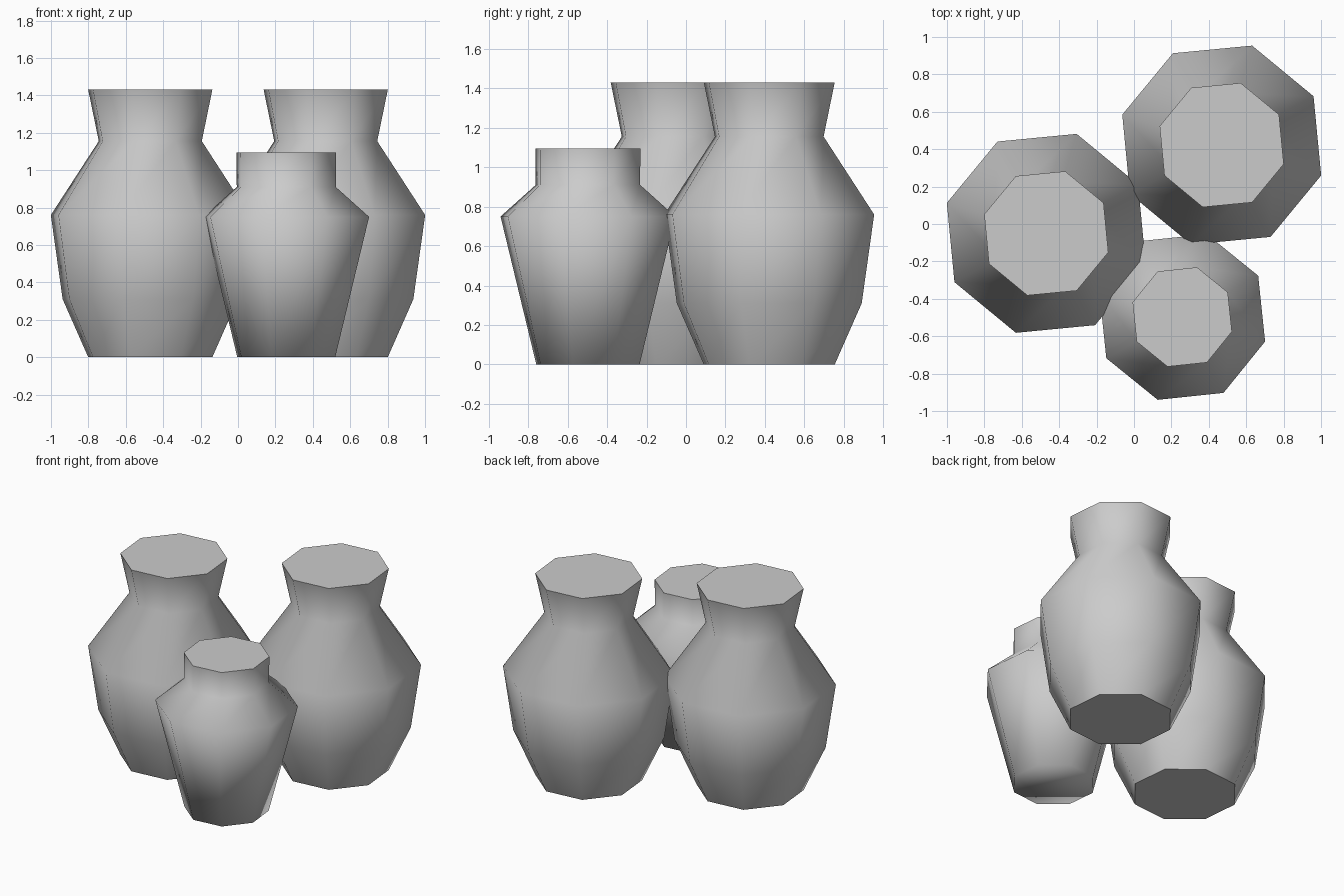
import bpy
import bmesh
from math import cos, sin, radians, tau

cube = bpy.data.objects.get("Cube")
if cube:
    bpy.data.objects.remove(cube, do_unlink=True)

SIDES = 8

clay = bpy.data.materials.new("pale_grey_clay")
clay.use_nodes = True
clay.diffuse_color = (0.6, 0.6, 0.6, 1)
clay.node_tree.nodes["Principled BSDF"].inputs["Base Color"].default_value = (0.6, 0.6, 0.6, 1)


def make_jar(name, centre, profile, turn, sharp_base):
    """Lathe a (radius, height) profile into a closed eight-sided jar."""
    bm = bmesh.new()
    rings = []
    for radius, height in profile:
        angles = [radians(turn) + tau * i / SIDES for i in range(SIDES)]
        rings.append([bm.verts.new((radius * cos(a), radius * sin(a), height)) for a in angles])
    # Walls
    for low, high in zip(rings, rings[1:]):
        for i in range(SIDES):
            j = (i + 1) % SIDES
            bm.faces.new((low[i], low[j], high[j], high[i]))
    # Flat base and lid, with crisp rims where wanted
    base = bm.faces.new(rings[0][::-1])
    lid = bm.faces.new(rings[-1])
    for face in bm.faces:
        face.smooth = True
    for edge in lid.edges:
        edge.smooth = False
    for edge in base.edges:
        edge.smooth = not sharp_base

    mesh = bpy.data.meshes.new(name)
    bm.to_mesh(mesh)
    bm.free()
    mesh.materials.append(clay)
    jar = bpy.data.objects.new(name, mesh)
    jar.location = (*centre, 0)
    bpy.context.collection.objects.link(jar)
    return jar


tall = [(0.347, 0), (0.49, 0.31), (0.556, 0.76), (0.288, 1.155), (0.347, 1.43)]
squat = [(0.273, 0), (0.462, 0.75), (0.276, 0.91), (0.277, 1.095)]

make_jar("tall_jar_right", (-0.469, -0.05), tall, 28, True)
make_jar("tall_jar_left", (0.469, 0.422), tall, 28, True)
make_jar("small_jar_front", (0.258, -0.497), squat, 28.5, False)
